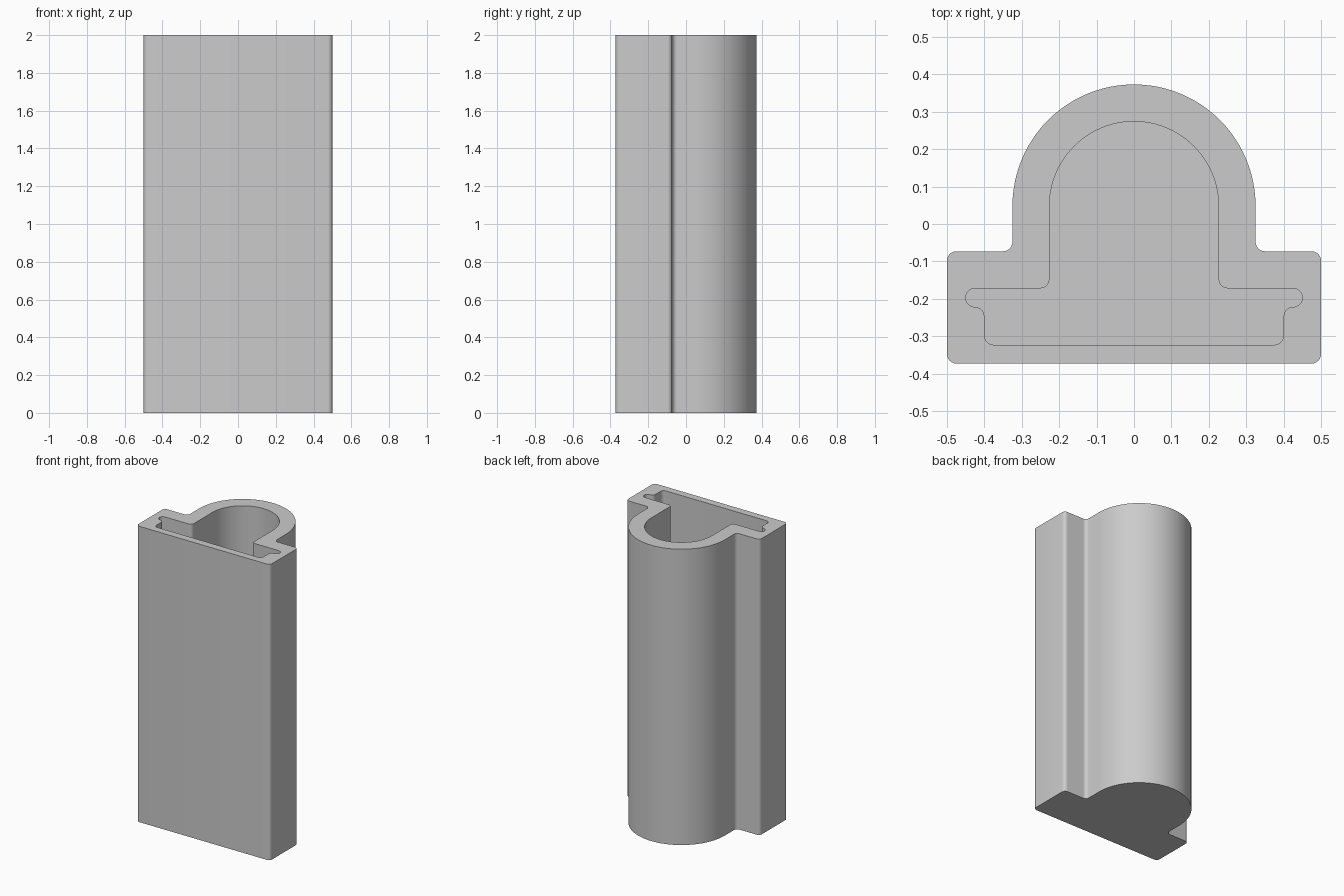
import bpy, bmesh, math
from mathutils import Vector

cube = bpy.data.objects.get("Cube")
if cube:
    bpy.data.objects.remove(cube, do_unlink=True)

HEIGHT, FLOOR = 2.0, 0.1
ARCH_Y = 0.048      # centre of the rounded back
FILLET = 0.025


def rounded_half(corners, radius, steps=6):
    """Round every corner between the first and last point."""
    pts = [Vector(corners[0])]
    for a, b, c in zip(corners, corners[1:], corners[2:]):
        a, b, c = Vector(a), Vector(b), Vector(c)
        u, v = (a - b).normalized(), (c - b).normalized()
        centre = b + (u + v) * radius
        for i in range(steps + 1):
            t = i / steps * math.pi / 2
            pts.append(centre - v * radius * math.cos(t) - u * radius * math.sin(t))
    return pts


def profile(corners, arch_radius):
    """Mirrored closed outline: cornered base topped by a half circle."""
    right = rounded_half(corners + [(arch_radius, ARCH_Y)], FILLET)[1:]
    n = 48
    arch = [Vector((arch_radius * math.cos(math.pi * i / n),
                    ARCH_Y + arch_radius * math.sin(math.pi * i / n)))
            for i in range(n + 1)]
    left = [Vector((-p.x, p.y)) for p in reversed(right)]
    pts = []
    for p in right + arch + left:
        if not pts or (p - pts[-1]).length > 1e-4:
            pts.append(p)
    return pts


def ring(bm, pts, z):
    return [bm.verts.new((p.x, p.y, z)) for p in pts]


def loop_edges(bm, verts):
    return [bm.edges.get((a, b)) or bm.edges.new((a, b))
            for a, b in zip(verts, verts[1:] + verts[:1])]


def wall(bm, low, high):
    for i in range(len(low)):
        j = (i + 1) % len(low)
        bm.faces.new((low[i], low[j], high[j], high[i]))


# Outline of the body and of the cavity with its side slots
outer = profile([(0, -0.373), (0.5, -0.373), (0.5, -0.073), (0.325, -0.073)], 0.325)
inner = profile([(0, -0.323), (0.4, -0.323), (0.4, -0.222), (0.45, -0.222),
                 (0.45, -0.172), (0.226, -0.172)], 0.226)

bm = bmesh.new()
outer_low, outer_top = ring(bm, outer, 0), ring(bm, outer, HEIGHT)
inner_low, inner_top = ring(bm, inner, FLOOR), ring(bm, inner, HEIGHT)
wall(bm, outer_low, outer_top)
wall(bm, inner_low, inner_top)
bm.faces.new(outer_low)
bm.faces.new(inner_low)
# Rim between both outlines
bmesh.ops.triangle_fill(bm, use_beauty=True, normal=(0, 0, 1),
                        edges=loop_edges(bm, outer_top) + loop_edges(bm, inner_top))
bmesh.ops.recalc_face_normals(bm, faces=bm.faces)

mesh = bpy.data.meshes.new("holder_body")
bm.to_mesh(mesh)
bm.free()
body = bpy.data.objects.new("holder_body", mesh)
bpy.context.collection.objects.link(body)

# Plain grey
grey = bpy.data.materials.new("plain_grey")
grey.use_nodes = True
colour = (0.6, 0.6, 0.6, 1)
grey.diffuse_color = colour
grey.node_tree.nodes["Principled BSDF"].inputs["Base Color"].default_value = colour
mesh.materials.append(grey)

bpy.context.view_layer.objects.active = body
body.select_set(True)
bpy.ops.object.shade_smooth_by_angle(angle=math.radians(30))
